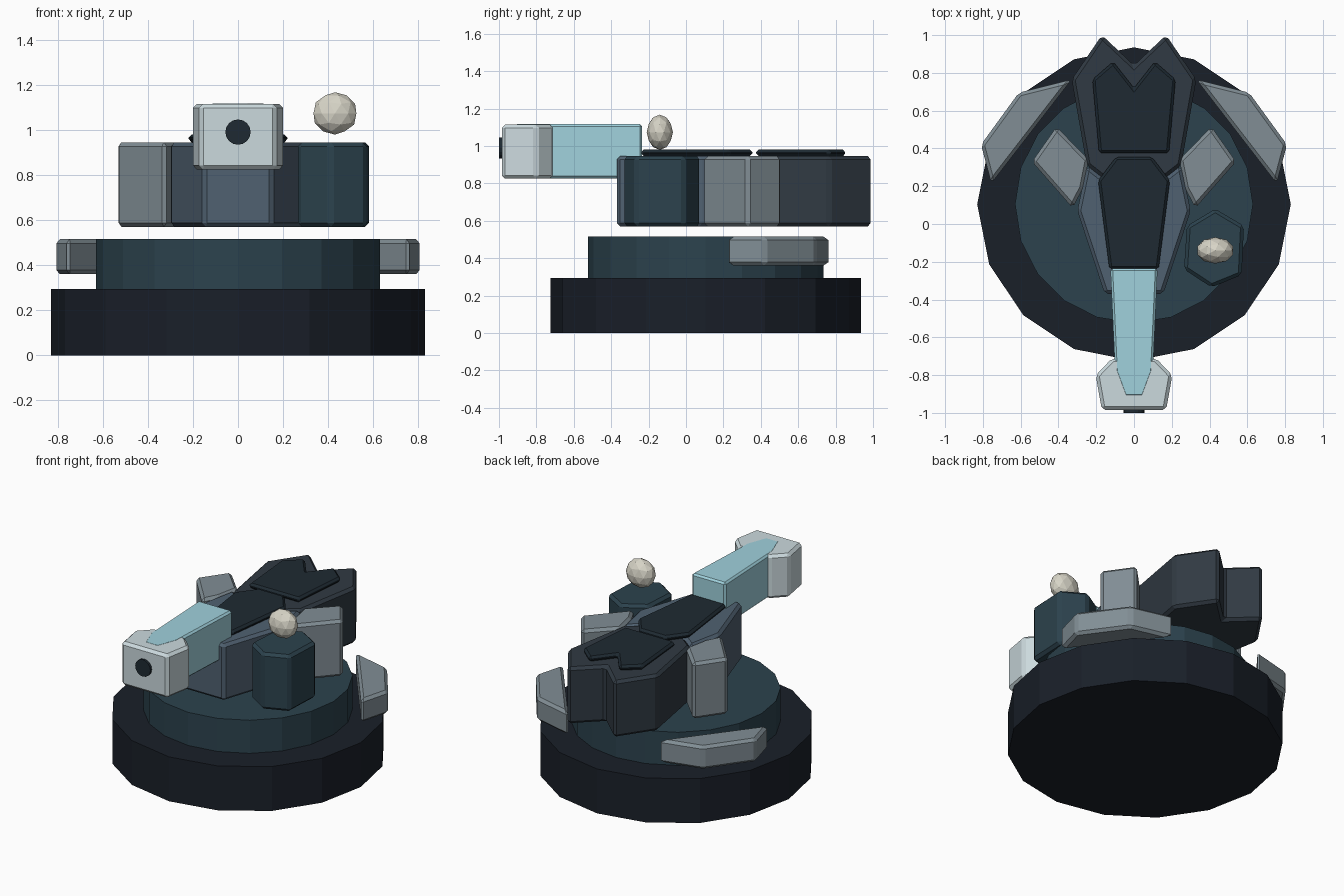
import bpy, bmesh

if "Cube" in bpy.data.objects:
    bpy.data.objects.remove(bpy.data.objects["Cube"])

def paint(obj, name, rgb):
    m = bpy.data.materials.get(name) or bpy.data.materials.new(name)
    m.diffuse_color = (*rgb, 1)
    m.use_nodes = True
    m.node_tree.nodes["Principled BSDF"].inputs["Base Color"].default_value = m.diffuse_color
    obj.data.materials.append(m)

def both(half):
    # mirror a right-hand outline across x = 0
    return half + [(-x, y) for x, y in reversed(half) if abs(x) > 1e-6]

def flip(pts):
    return [(-x, y) for x, y in pts]

def slab(name, pts, z0, z1, mat, bevel=0.018):
    # extrude a plan outline into a bevelled block
    bm = bmesh.new()
    f = bm.faces.new([bm.verts.new((x, y, z0)) for x, y in pts])
    ext = bmesh.ops.extrude_face_region(bm, geom=[f])
    for v in ext["geom"]:
        if isinstance(v, bmesh.types.BMVert):
            v.co.z = z1
    bmesh.ops.recalc_face_normals(bm, faces=bm.faces[:])
    me = bpy.data.meshes.new(name)
    bm.to_mesh(me)
    bm.free()
    ob = bpy.data.objects.new(name, me)
    bpy.context.collection.objects.link(ob)
    if bevel:
        b = ob.modifiers.new("bevel", "BEVEL")
        b.width, b.segments, b.limit_method = bevel, 1, 'ANGLE'
    paint(ob, *mat)
    return ob

def disc(name, sides, r, loc, depth, mat, rot=(0, 0, 0), spin=0):
    bpy.ops.mesh.primitive_cylinder_add(vertices=sides, radius=r, depth=depth,
                                        location=loc, rotation=rot)
    ob = bpy.context.object
    ob.name = name
    paint(ob, *mat)

NAVY = ("navy", (0.010, 0.014, 0.022))
TEAL = ("teal", (0.025, 0.055, 0.075))
SLATE = ("slate", (0.08, 0.12, 0.165))
CHAR = ("charcoal", (0.03, 0.042, 0.056))
INK = ("ink", (0.013, 0.023, 0.032))
GREY = ("grey", (0.22, 0.27, 0.30))
CYAN = ("cyan", (0.35, 0.64, 0.72))
PALE = ("pale", (0.60, 0.70, 0.73))
BONE = ("bone", (0.68, 0.66, 0.57))

# round base and turntable
disc("base", 16, 0.83, (0, 0.105, 0.1475), 0.295, NAVY)
disc("turntable", 20, 0.63, (0, 0.105, 0.405), 0.22, TEAL)

# side guards and side fins, mirrored
guard = [(0.33, 0.765), (0.61, 0.695), (0.81, 0.42), (0.755, 0.215)]
fin = [(0.41, 0.515), (0.54, 0.33), (0.325, 0.085), (0.27, 0.19), (0.24, 0.34)]
for side, fn in (("right", list), ("left", flip)):
    slab(side + "_guard", fn(guard), 0.36, 0.515, GREY)
    slab(side + "_fin", fn(fin), 0.57, 0.945, GREY)

# turret body
slab("front_hull", both([(0.155, -0.37), (0.30, 0.07), (0.25, 0.31), (0.16, 0.24)]),
     0.57, 0.945, SLATE)
slab("rear_hull", both([(0.16, 0.24), (0.25, 0.31), (0.33, 0.765), (0.17, 1.0), (0, 0.84)]),
     0.57, 0.945, CHAR)

# raised deck panels
slab("front_panel", both([(0.13, -0.24), (0.19, 0.23), (0.095, 0.355)]),
     0.945, 0.98, INK, 0.014)
slab("rear_panel", both([(0.185, 0.375), (0.22, 0.765), (0.11, 0.86), (0, 0.72)]),
     0.945, 0.98, INK, 0.014)

# sensor pod with floating orb
slab("pod", [(0.43, 0.08), (0.582, -0.01), (0.57, -0.27), (0.41, -0.335),
             (0.265, -0.24), (0.28, -0.01)], 0.57, 0.945, TEAL)
bpy.ops.mesh.primitive_ico_sphere_add(subdivisions=2, radius=1, location=(0.43, -0.14, 1.073))
orb = bpy.context.object
orb.name = "orb"
orb.scale = (0.1, 0.07, 0.094)
paint(orb, *BONE)

# barrel, muzzle block and bore
slab("barrel", both([(0.05, -0.915), (0.1, -0.78), (0.125, -0.235)]), 0.826, 1.116, CYAN, 0.012)
slab("muzzle", both([(0.17, -0.985), (0.203, -0.80), (0.115, -0.71)]), 0.825, 1.115, PALE)
disc("bore", 16, 0.056, (0, -0.985, 0.99), 0.03, INK, (1.5708, 0, 0))
